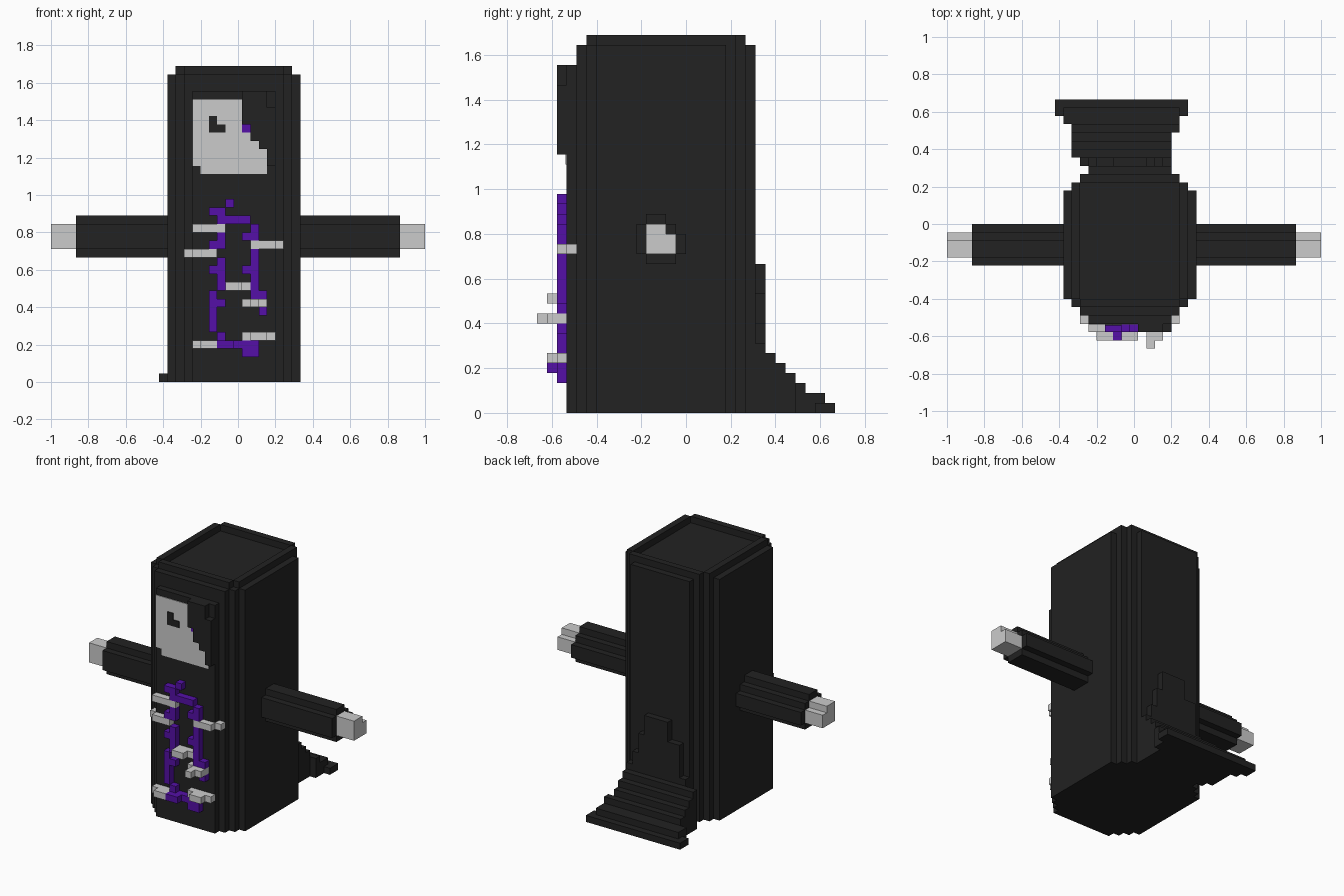
import bpy, bmesh

if "Cube" in bpy.data.objects:
    bpy.data.objects.remove(bpy.data.objects["Cube"])

V = 2 / 45                     # size of one block
ORIGIN = (-22.5, -15, 0)       # grid origin in blocks


def material(name, rgb):
    m = bpy.data.materials.new(name)
    m.diffuse_color = (*rgb, 1)
    m.use_nodes = True
    m.node_tree.nodes["Principled BSDF"].inputs["Base Color"].default_value = m.diffuse_color
    return m


BLACK = material("charcoal", (0.016, 0.016, 0.016))
GREY = material("pale grey", (0.6, 0.6, 0.6))
PURPLE = material("deep purple", (0.09, 0.005, 0.39))


def blocks(name, boxes, mat, plate=False):
    """Union of grid boxes (x0, x1, y0, y1, z0, z1), keeping only outer faces."""
    cells = {(x, y, z) for x0, x1, y0, y1, z0, z1 in boxes
             for x in range(x0, x1) for y in range(y0, y1) for z in range(z0, z1)}
    bm = bmesh.new()
    verts = {}

    def vert(p):
        if p not in verts:
            x, y, z = p
            if plate:                       # squash against the front face
                y = 3 - (3 - y) * 0.1
            verts[p] = bm.verts.new([(c + o) * V for c, o in zip((x, y, z), ORIGIN)])
        return verts[p]

    for c in cells:
        for axis in range(3):
            u, w = (axis + 1) % 3, (axis + 2) % 3
            for side in (0, 1):
                n = list(c)
                n[axis] += 2 * side - 1
                if tuple(n) in cells:
                    continue
                quad = []
                for du, dw in ((0, 0), (1, 0), (1, 1), (0, 1)):
                    p = list(c)
                    p[axis] += side
                    p[u] += du
                    p[w] += dw
                    quad.append(vert(tuple(p)))
                bm.faces.new(quad if side else quad[::-1])
    bmesh.ops.dissolve_limit(bm, angle_limit=0.01, verts=bm.verts[:], edges=bm.edges[:])
    bmesh.ops.triangulate(bm, faces=[f for f in bm.faces if len(f.verts) > 4])
    me = bpy.data.meshes.new(name)
    bm.to_mesh(me)
    bm.free()
    me.materials.append(mat)
    ob = bpy.data.objects.new(name, me)
    bpy.context.collection.objects.link(ob)
    return ob


# Tall body with stepped corners, a short front layer and a raised rim on top
body = [(14 + k, 30 - k, 6 - k, 19 + k, 0, 37) for k in range(3)]
body += [(17, 27, 3, 4, 0, 35), (17, 27, 4, 22, 0, 37)]
body += [(16, 28, 5, 6, 37, 38), (16, 28, 20, 21, 37, 38),
         (15, 16, 6, 20, 37, 38), (28, 29, 6, 20, 37, 38)]
blocks("body", body, BLACK)

# Flared train at the back, stepping down and outwards
blocks("back_train", [
    (20, 24, 22, 23, 0, 15), (18, 25, 22, 23, 0, 12), (18, 26, 22, 23, 0, 9),
    (17, 27, 22, 23, 0, 7), (16, 27, 22, 23, 0, 2),
    (15, 27, 23, 24, 0, 6), (15, 27, 24, 25, 0, 5), (15, 27, 25, 26, 0, 4),
    (15, 28, 26, 27, 0, 3), (14, 28, 27, 28, 0, 2),
    (14, 28, 28, 29, 0, 2), (13, 29, 28, 30, 0, 1)], BLACK)

# Arms and hands straight out to both sides
for side, ax, hx in (("left", (3, 14), (0, 3)), ("right", (30, 42), (42, 45))):
    blocks(side + "_arm", [
        (*ax, 11, 13, 19, 20), (*ax, 10, 14, 18, 19),
        (*ax, 10, 15, 16, 18), (*ax, 11, 14, 15, 16)], BLACK)
    blocks(side + "_hand", [(*hx, 11, 14, 16, 18), (*hx, 11, 13, 18, 19)], GREY)

# Face plate, torn away in steps on one side
blocks("face_mask", [
    (18, 26, 2, 3, 25, 26), (17, 26, 2, 3, 26, 28), (17, 25, 2, 3, 28, 29),
    (17, 24, 2, 3, 29, 30), (17, 23, 2, 3, 30, 34)], GREY, plate=True)
blocks("eye_socket", [(19, 20, 1, 2, 30, 32), (20, 21, 1, 2, 30, 31)], BLACK, plate=True)
blocks("glowing_eye", [(23, 24, 2, 3, 30, 31)], PURPLE, plate=True)

# Raised hood edge beside the face
blocks("hood_edge", [
    (26, 27, 2, 3, 26, 28), (25, 27, 2, 3, 28, 29), (24, 27, 2, 3, 29, 31),
    (23, 27, 2, 3, 31, 33), (23, 26, 2, 3, 33, 35)], BLACK)

# Winding strand on the chest: (x0, x1, z0, z1)
strand = [
    (21, 22, 21, 22), (19, 21, 20, 21), (20, 24, 19, 20), (20, 21, 16, 18),
    (19, 20, 16, 17), (20, 21, 11, 15), (19, 20, 13, 14), (19, 20, 6, 11),
    (20, 21, 9, 10), (20, 21, 5, 6), (20, 25, 4, 5), (23, 25, 3, 4),
    (24, 25, 10, 16), (24, 25, 17, 19), (23, 24, 17, 18), (23, 24, 13, 14),
    (25, 26, 10, 11), (25, 26, 8, 9)]
blocks("chest_strand", [(a, b, 2, 3, c, d) for a, b, c, d in strand]
       + [(20, 22, 1, 2, 4, 5)], PURPLE)

# Ribs lying across the strand, some bowed forward
blocks("ribs", [
    (17, 21, 2, 3, 18, 19),
    (17, 20, 2, 3, 15, 16), (16, 17, 3, 4, 15, 16),
    (24, 27, 2, 3, 16, 17), (27, 28, 3, 4, 16, 17),
    (20, 24, 2, 3, 11, 12), (21, 23, 1, 2, 11, 12),
    (23, 26, 2, 3, 9, 10), (24, 26, 1, 2, 9, 10), (24, 25, 0, 1, 9, 10),
    (23, 27, 2, 3, 5, 6), (24, 26, 1, 2, 5, 6),
    (17, 20, 2, 3, 4, 5), (18, 20, 1, 2, 4, 5)], GREY)
